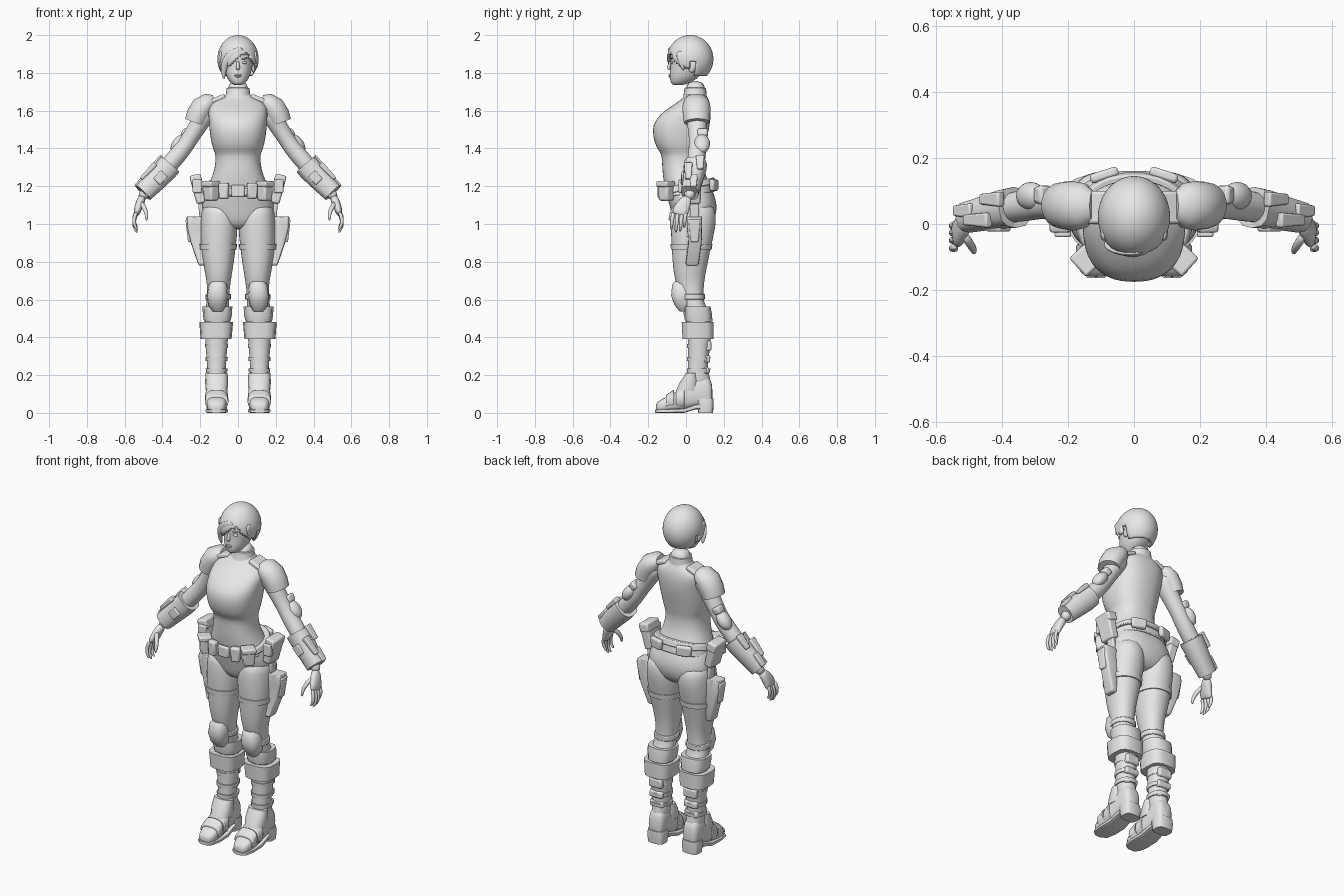
import bpy, bmesh, math
from mathutils import Vector, Matrix, Euler

grey = bpy.data.materials.new("plain_grey")
grey.diffuse_color = (0.8, 0.8, 0.8, 1)


def finish(name, bm, sub=0, mirror=False, bevel=0, solid=0, angle=40):
    bmesh.ops.recalc_face_normals(bm, faces=bm.faces)
    me = bpy.data.meshes.new(name)
    bm.to_mesh(me)
    bm.free()
    me.materials.append(grey)
    ob = bpy.data.objects.new(name, me)
    bpy.context.collection.objects.link(ob)
    bpy.ops.object.select_all(action='DESELECT')
    ob.select_set(True)
    bpy.context.view_layer.objects.active = ob
    bpy.ops.object.shade_smooth_by_angle(angle=math.radians(180 if sub else angle))
    if solid:
        m = ob.modifiers.new("thickness", 'SOLIDIFY')
        m.thickness = solid
    if bevel:
        m = ob.modifiers.new("bevel", 'BEVEL')
        m.width, m.segments = bevel, 2
    if mirror:
        m = ob.modifiers.new("mirror", 'MIRROR')
        m.use_mirror_merge = False
    if sub:
        m = ob.modifiers.new("smooth", 'SUBSURF')
        m.levels = m.render_levels = sub
    return ob


def skin(bm, rings):
    rows = [[bm.verts.new(p) for p in r] for r in rings]
    n = len(rows[0])
    for a, b in zip(rows, rows[1:]):
        for i in range(n):
            j = (i + 1) % n
            bm.faces.new((a[i], a[j], b[j], b[i]))
    bm.faces.new(rows[0])
    bm.faces.new(rows[-1])


def oval(i, n, p):
    c, s = math.cos(2 * math.pi * i / n), math.sin(2 * math.pi * i / n)
    return (math.copysign(abs(c) ** (2 / p), c), math.copysign(abs(s) ** (2 / p), s))


def loft(name, secs, axis='z', n=20, p=2.2, **kw):
    """Sections (t, a0, a1, b0, b1): bounds of a rounded outline along z or y."""
    bm = bmesh.new()
    rings = []
    for t, a0, a1, b0, b1 in secs:
        ring = []
        for i in range(n):
            u, v = oval(i, n, p)
            a, b = (a0 + a1) / 2 + u * (a1 - a0) / 2, (b0 + b1) / 2 + v * (b1 - b0) / 2
            ring.append((a, b, t) if axis == 'z' else (a, t, b))
        rings.append(ring)
    skin(bm, rings)
    return finish(name, bm, **kw)


def tube(name, pts, n=14, p=2.0, **kw):
    """Points (x, y, z, radius along y, radius across): a limb along a path."""
    bm = bmesh.new()
    rings = []
    P = [Vector(q[:3]) for q in pts]
    for k, q in enumerate(pts):
        t = (P[min(k + 1, len(P) - 1)] - P[max(k - 1, 0)]).normalized()
        u = (Vector((0, 1, 0)) - t * t.y).normalized()
        v = t.cross(u)
        rings.append([P[k] + u * q[3] * oval(i, n, p)[0] + v * q[4] * oval(i, n, p)[1] for i in range(n)])
    skin(bm, rings)
    return finish(name, bm, **kw)


def box(name, c, size, rot=(0, 0, 0), taper=1.0, bevel=0.006, **kw):
    """Box whose lower end is scaled by taper; rotation in degrees."""
    bm = bmesh.new()
    bmesh.ops.create_cube(bm, size=1)
    for v in bm.verts:
        if v.co.z < 0:
            v.co.x *= taper
            v.co.y *= taper
        v.co = Vector(a * b for a, b in zip(v.co, size))
    bm.transform(Matrix.Translation(c) @ Euler([math.radians(r) for r in rot]).to_matrix().to_4x4())
    return finish(name, bm, bevel=bevel, **kw)


def blob(name, c, r, rot=(0, 0, 0), **kw):
    bm = bmesh.new()
    bmesh.ops.create_uvsphere(bm, u_segments=20, v_segments=12, radius=1)
    bm.transform(Matrix.Translation(c) @ Euler([math.radians(a) for a in rot]).to_matrix().to_4x4()
                 @ Matrix.Diagonal((*r, 1)))
    return finish(name, bm, angle=180, **kw)


# torso, from hips to neck
torso = [(0.97, .08, -.03, .10), (1.00, .13, -.06, .14), (1.05, .185, -.075, .16), (1.10, .195, -.088, .165),
         (1.16, .178, -.105, .15), (1.23, .145, -.12, .115), (1.30, .121, -.127, .092), (1.365, .118, -.128, .093),
         (1.385, .127, -.142, .098), (1.42, .14, -.166, .104), (1.50, .153, -.181, .122), (1.55, .155, -.165, .13),
         (1.60, .158, -.115, .133), (1.635, .15, -.06, .128), (1.66, .115, -.025, .12), (1.68, .065, -.005, .108),
         (1.70, .055, .0, .102), (1.76, .048, .005, .095)]
loft("torso", [(z, -w, w, a, b) for z, w, a, b in torso], n=28, p=2.35, sub=1)
loft("collar", [(1.66, -.072, .072, -.022, .112), (1.672, -.066, .066, -.014, .11),
                (1.72, -.06, .06, -.008, .106), (1.722, -.05, .05, 0, .098)], n=24)
box("shoulder_strap", (.108, .05, 1.662), (.085, .10, .026), (0, 22, 0), bevel=.009, mirror=True)

# head, face and hair
face = [(1.735, .022, -.07, -.02), (1.745, .038, -.08, .02), (1.77, .058, -.087, .06), (1.80, .07, -.087, .09),
        (1.84, .078, -.082, .11), (1.88, .083, -.086, .12), (1.93, .08, -.08, .12), (1.97, .05, -.04, .09)]
loft("head", [(z, -w, w, a, b) for z, w, a, b in face], sub=1)
tube("nose", [(0, -.08, 1.865, .006, .007), (0, -.09, 1.84, .008, .009), (0, -.094, 1.825, .011, .012),
              (0, -.082, 1.815, .005, .008)], n=10, sub=1)
blob("upper_lip", (0, -.086, 1.789), (.019, .008, .004))
blob("lower_lip", (0, -.085, 1.781), (.016, .008, .005))
blob("eye", (.034, -.074, 1.855), (.015, .008, .007), mirror=True)
blob("brow", (.035, -.078, 1.876), (.02, .008, .004), (0, -8, 0), mirror=True)
blob("ear", (.082, .035, 1.835), (.012, .021, .034), (-15, 0, 0), mirror=True)

bm = bmesh.new()
bmesh.ops.create_uvsphere(bm, u_segments=48, v_segments=32, radius=1)
for v in bm.verts:
    v.co = Vector((v.co.x * .109, v.co.y * .123 + .022, v.co.z * .127 + 1.873))
gone = []
for f in bm.faces:
    c = f.calc_center_median()
    if c.y > .05:
        line = 1.785                                       # nape
    elif c.y > .015:
        line = 1.865                                       # above the ears
    else:                                                  # swept fringe from a side parting
        line = 1.90 + .8 * (c.x - .03) if c.x < .05 else 1.915 - 1.7 * (c.x - .05)
    if c.z < line:
        gone.append(f)
bmesh.ops.delete(bm, geom=gone, context='FACES')
finish("hair", bm, solid=.014, angle=60)
tube("fringe_lock", [(.03, -.086, 1.925, .008, .02), (-.03, -.092, 1.905, .009, .026),
                     (-.07, -.072, 1.86, .012, .024), (-.08, -.055, 1.80, .009, .015),
                     (-.072, -.05, 1.765, .002, .004)], n=10, sub=1)
tube("side_lock", [(.09, -.035, 1.92, .03, .012), (.095, -.02, 1.86, .02, .01), (.09, -.015, 1.81, .005, .004)],
     n=10, sub=1, mirror=True)

# arms
tube("arm", [(.13, .055, 1.625, .05, .04), (.17, .055, 1.59, .062, .055), (.205, .058, 1.53, .053, .05),
             (.25, .062, 1.46, .047, .045), (.285, .062, 1.405, .048, .046), (.34, .055, 1.34, .05, .05),
             (.42, .042, 1.25, .042, .042), (.49, .025, 1.17, .031, .031), (.515, .01, 1.13, .026, .024)],
     sub=1, mirror=True)
tube("shoulder_pad", [(.125, .055, 1.655, .045, .03), (.15, .055, 1.647, .068, .05), (.185, .055, 1.618, .075, .064),
                      (.212, .056, 1.575, .072, .063), (.226, .057, 1.538, .068, .058),
                      (.224, .057, 1.542, .05, .045)], n=18, mirror=True)
blob("elbow_pad", (.312, .085, 1.425), (.034, .042, .058), (0, -38, 0), mirror=True)
box("upper_elbow_plate", (.277, .088, 1.478), (.05, .06, .045), (0, -35, 0), .85, .012, mirror=True)
tube("gauntlet", [(.362, .05, 1.312, .045, .045), (.36, .05, 1.315, .062, .064), (.385, .047, 1.285, .06, .063),
                  (.45, .032, 1.218, .052, .058), (.502, .02, 1.165, .047, .053),
                  (.498, .02, 1.168, .035, .035)], n=12, p=2.6, mirror=True)
for k, (x, y, z, l) in enumerate([(.432, .075, 1.325, .09), (.475, .012, 1.28, .11), (.515, .04, 1.227, .08)]):
    box(f"gauntlet_plate_{k + 1}", (x, y, z), (.028, .045, l), (0, -43, 0), .7, mirror=True)
box("gauntlet_buckle", (.41, -.012, 1.245), (.05, .022, .06), (0, -43, 0), mirror=True)

# hands
tube("palm", [(.505, .012, 1.145, .024, .022), (.518, -.005, 1.115, .035, .023), (.53, -.025, 1.08, .044, .022),
              (.537, -.032, 1.055, .044, .016), (.54, -.035, 1.045, .036, .009)], n=12, p=2.4, sub=1, mirror=True)
for k, (y, d) in enumerate([(-.068, .01), (-.044, -.005), (-.021, 0), (.0, .02)]):
    tube(f"finger_{k + 1}", [(.536, y, 1.065, .012, .012), (.552, y - .004, 1.02 + d, .011, .011),
                             (.55, y - .008, .985 + d, .01, .01), (.532, y - .01, .958 + d, .006, .006)],
         n=8, sub=1, mirror=True)
tube("thumb", [(.515, -.03, 1.115, .016, .015), (.495, -.062, 1.085, .014, .014), (.482, -.08, 1.05, .012, .011),
               (.485, -.088, 1.015, .006, .006)], n=8, sub=1, mirror=True)

# belt, pouches and holsters
for k, (g, z0, z1, tilt) in enumerate([(0, 1.155, 1.21, .1), (.006, 1.18, 1.215, .22)]):
    ob = loft(f"belt_{k + 1}", [(z0, -.172 - g, .172 + g, -.128 - g, .152 + g),
                                (z1, -.162 - g, .162 + g, -.128 - g, .142 + g)], n=32, p=2.3, bevel=.005)
    for v in ob.data.vertices:
        v.co.z += v.co.y * tilt
box("buckle", (0, -.135, 1.175), (.07, .022, .065), bevel=.008)
box("front_pouch", (.075, -.128, 1.175), (.055, .04, .085), (0, 0, 15), .9, .01, mirror=True)
box("corner_pouch", (.142, -.105, 1.172), (.07, .065, .10), (0, 0, 48), .9, .012, mirror=True)
box("corner_pouch_flap", (.144, -.108, 1.212), (.077, .072, .03), (0, 0, 48), 1, .008, mirror=True)
box("hip_pouch", (.213, .03, 1.185), (.055, .105, .155), (0, 14, 0), .9, .01, mirror=True)
box("hip_pouch_flap", (.222, .03, 1.235), (.06, .112, .05), (0, 14, 0), 1, .008, mirror=True)
box("hip_clip", (.215, -.025, 1.20), (.05, .03, .07), mirror=True)
box("back_pouch", (.09, .148, 1.205), (.09, .03, .06), (0, 0, -18), .9, .01, mirror=True)
loft("holster", [(1.04, .185, .272, .005, .085), (.98, .185, .27, .005, .085), (.90, .178, .25, .012, .083),
                 (.79, .172, .212, -.002, .068), (.78, .176, .206, .005, .06)], n=12, p=5, bevel=.004, mirror=True)
box("holster_flap", (.262, .045, .965), (.022, .06, .12), (0, 5, 0), .7, mirror=True)
box("holster_hanger", (.197, .045, 1.08), (.022, .05, .13), (0, 5, 0), mirror=True)
loft("thigh_strap", [(.865, .008, .202, -.08, .136), (.895, .004, .205, -.082, .14)], n=24, mirror=True)

# legs
leg = [(1.12, .02, .185, -.07, .145), (1.05, .004, .198, -.08, .162), (.98, .0, .202, -.083, .158),
       (.90, .008, .2, -.078, .138), (.80, .02, .188, -.073, .118), (.72, .034, .171, -.064, .10),
       (.66, .043, .163, -.045, .095), (.60, .047, .165, -.025, .09), (.56, .045, .172, -.01, .11),
       (.50, .042, .177, .0, .13), (.42, .05, .177, .008, .137), (.32, .058, .17, .01, .125),
       (.24, .064, .163, .01, .112), (.18, .064, .163, .005, .13), (.14, .066, .16, .0, .135)]
loft("leg", leg, n=18, sub=1, mirror=True)
loft("knee_pad", [(.695, .07, .14, -.062, .03), (.68, .058, .155, -.074, .03), (.62, .053, .165, -.08, .04),
                  (.57, .062, .158, -.062, .04), (.538, .08, .135, -.035, .04)], n=14, p=2.6, mirror=True)
loft("knee_strap", [(.60, .038, .172, -.035, .10), (.63, .037, .171, -.042, .102)], n=20, bevel=.004, mirror=True)
loft("upper_calf_guard", [(.56, .05, .17, -.005, .11), (.562, .03, .188, -.012, .13), (.52, .032, .186, -.012, .138),
                          (.485, .04, .18, -.005, .14)], n=12, p=2.8, mirror=True)
loft("boot_cuff", [(.478, .05, .17, .0, .13), (.48, .026, .205, -.024, .147), (.392, .034, .198, -.02, .148),
                   (.39, .06, .17, .01, .13)], n=14, p=3.2, mirror=True)
for k, (z, h) in enumerate([(.355, .055), (.285, .04), (.225, .035)]):
    box(f"calf_buckle_{k + 1}", (.114, .115 - .006 * k, z), (.085, .038, h), bevel=.01, mirror=True)
    loft(f"calf_strap_{k + 1}", [(z - .011, .054 + .002 * k, .173 - .002 * k, .005, .128),
                                 (z + .011, .054, .175 - .002 * k, .004, .13)], n=18, mirror=True)

# boots
loft("foot", [(-.16, .095, .135, .012, .04), (-.152, .073, .155, .004, .06), (-.12, .06, .166, .004, .078),
              (-.07, .056, .17, .006, .10), (-.02, .06, .168, .012, .135), (.02, .062, .166, .022, .19),
              (.07, .063, .165, .03, .21), (.12, .064, .164, .03, .20), (.142, .078, .15, .035, .15)],
     axis='y', n=18, p=2.7, sub=1, mirror=True)
loft("sole", [(-.163, .09, .14, 0, .018), (-.145, .064, .162, 0, .02), (-.09, .053, .172, 0, .02),
              (-.01, .055, .17, 0, .024), (.05, .06, .166, .018, .045), (.075, .06, .166, .02, .05)],
     axis='y', n=16, p=5, mirror=True)
loft("heel", [(0, .064, .164, .065, .143), (.045, .06, .168, .06, .147), (.075, .064, .164, .05, .146)],
     n=16, p=3.5, mirror=True)
for k, (y, z) in enumerate([(-.085, .054), (-.03, .078)]):
    loft(f"instep_strap_{k + 1}", [(y - .022, .05, .175, .02, z + .04), (y + .022, .052, .175, .02, z + .07)],
         axis='y', n=16, p=2.6, bevel=.004, mirror=True)
loft("ankle_guard", [(.21, .055, .172, -.002, .06), (.16, .052, .174, -.035, .07), (.115, .056, .17, -.055, .07)],
     n=14, p=2.4, mirror=True)
